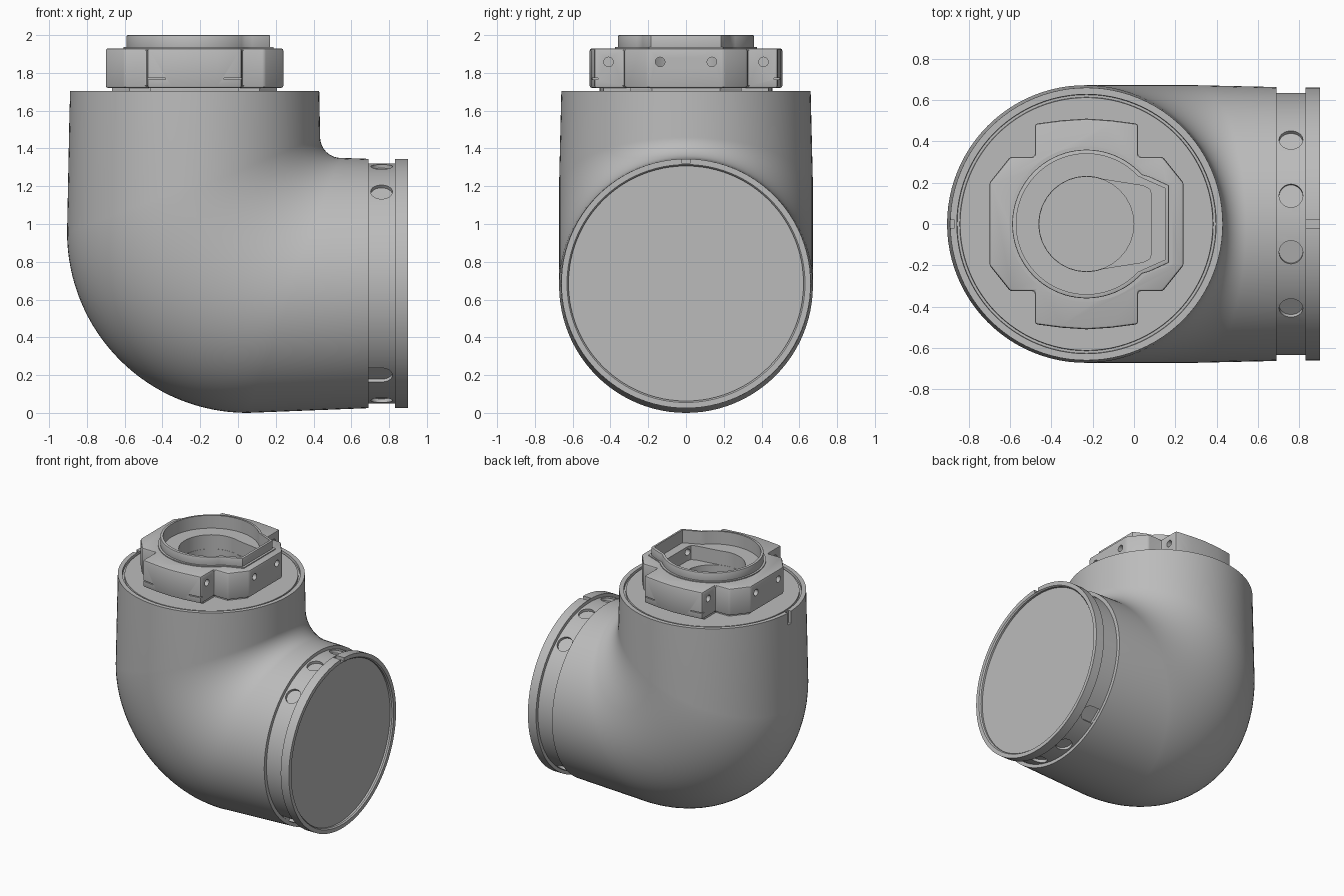
import bpy, bmesh, math
from mathutils import Vector, Matrix

old = bpy.data.objects.get("Cube")
if old:
    bpy.data.objects.remove(old, do_unlink=True)

CX = -0.23      # axis of the upright end
CZ = 0.685      # axis of the sideways end
SEG = 96
cutters = []

grey = bpy.data.materials.new("plain_grey")
grey.use_nodes = True
grey.diffuse_color = (0.5, 0.5, 0.5, 1)
grey.node_tree.nodes["Principled BSDF"].inputs["Base Color"].default_value = (0.5, 0.5, 0.5, 1)


def finish(name, bm):
    bmesh.ops.recalc_face_normals(bm, faces=bm.faces)
    mesh = bpy.data.meshes.new(name)
    bm.to_mesh(mesh)
    bm.free()
    mesh.materials.append(grey)
    obj = bpy.data.objects.new(name, mesh)
    bpy.context.collection.objects.link(obj)
    return obj


def loft(name, sections):
    """Skin elliptical sections given as (inner xz, outer xz, half width in y)."""
    bm = bmesh.new()
    rings = []
    for inner, outer, width in sections:
        a, b = Vector((inner[0], 0, inner[1])), Vector((outer[0], 0, outer[1]))
        mid, half = (a + b) / 2, (a - b) / 2
        rings.append([bm.verts.new(mid + half * math.cos(t) + Vector((0, width * math.sin(t), 0)))
                      for t in (math.tau * i / SEG for i in range(SEG))])
    for r, s in zip(rings, rings[1:]):
        for i in range(SEG):
            j = (i + 1) % SEG
            bm.faces.new((r[i], r[j], s[j], s[i]))
    bm.faces.new(rings[0])
    bm.faces.new(rings[-1])
    return finish(name, bm)


def prism(name, outline, z0, z1):
    bm = bmesh.new()
    face = bm.faces.new([bm.verts.new((x, y, z0)) for x, y in outline])
    new = bmesh.ops.extrude_face_region(bm, geom=[face])["geom"]
    bmesh.ops.translate(bm, vec=(0, 0, z1 - z0),
                        verts=[v for v in new if isinstance(v, bmesh.types.BMVert)])
    return finish(name, bm)


def box(name, x0, x1, y0, y1, z0, z1):
    return prism(name, [(x0, y0), (x1, y0), (x1, y1), (x0, y1)], z0, z1)


def rod(name, p, q, radius):
    p, q = Vector(p), Vector(q)
    bm = bmesh.new()
    turn = (q - p).to_track_quat('Z', 'Y').to_matrix().to_4x4()
    bmesh.ops.create_cone(bm, cap_ends=True, segments=32, radius1=radius, radius2=radius,
                          depth=(q - p).length, matrix=Matrix.Translation((p + q) / 2) @ turn)
    return finish(name, bm)


def apply(obj, mod):
    bpy.context.view_layer.objects.active = obj
    bpy.ops.object.modifier_apply(modifier=mod.name)


def bevel(obj, width):
    mod = obj.modifiers.new("soft_edges", 'BEVEL')
    mod.width, mod.segments, mod.limit_method = width, 2, 'ANGLE'
    apply(obj, mod)


def cut(obj, tools):
    for tool in tools:
        mod = obj.modifiers.new("cut", 'BOOLEAN')
        mod.operation, mod.solver, mod.object = 'DIFFERENCE', 'EXACT', tool
        apply(obj, mod)
        if tool not in cutters:
            cutters.append(tool)


def keyed_outline(radius, angle, side):
    """Circle with a flat-ended lobe towards +x; side lists its upper points from the flat."""
    a0 = math.radians(angle)
    arc = [a0 + (math.tau - 2 * a0) * i / 64 for i in range(65)]
    pts = [(CX + radius * math.cos(a), radius * math.sin(a)) for a in arc]
    return pts + [(x, -y) for x, y in reversed(side)] + side


# Elbow body: grooved top, short upright, fan bend, sideways run
def top(r, z):
    return ((CX + r, z), (CX - r, z), r)


sections = [top(0.612, 1.70), top(0.614, 1.685), top(0.626, 1.685), top(0.628, 1.705), top(0.66, 1.705)]
STEPS = 32
for i in range(STEPS + 1):
    t = math.pi / 2 * i / STEPS
    c, s = math.cos(t), math.sin(t)
    sections.append(((0.545 - 0.11 * c, 1.46 - 0.11 * s),
                     (0.05 - 0.955 * c, 0.955 - 0.955 * s), 0.672))
sections.append(((0.69, 1.345), (0.69, 0.025), 0.663))
elbow = loft("elbow_body", sections)
cut(elbow, [box("top_notch", -0.95, -0.868, -0.02, 0.02, 1.61, 1.75)])

# End collar: recessed neck, flange, lip and sunken end disc
profile = [(0.67, 0.635), (0.83, 0.635), (0.83, 0.66), (0.90, 0.66),
           (0.90, 0.63), (0.89, 0.622), (0.875, 0.622)]
end_collar = loft("end_collar", [((x, CZ + r), (x, CZ - r), r) for x, r in profile])
tools = [box("flange_notch", 0.832, 0.95, -0.02, 0.02, 1.32, 1.4)]
for base in (0, 180):
    for deg in (-40, -12.5, 12.5, 40):
        a = math.radians(base + deg)
        out = Vector((0, math.sin(a), math.cos(a)))
        hub = Vector((0.76, 0, CZ))
        tools.append(rod("neck_dimple", hub + out * 0.613, hub + out * 0.7, 0.0575))
        if base and abs(deg) == 40:
            slot = box("neck_slot", -0.068, 0, -0.0575, 0.0575, 0.613, 0.7)
            slot.data.transform(Matrix.Translation(hub) @ Matrix.Rotation(-a, 4, 'X'))
            tools.append(slot)
cut(end_collar, tools)

# Cross-shaped connector block on a slightly smaller plinth
quarter = [(0.47, 0.2), (0.37, 0.325), (0.25, 0.325), (0.25, 0.485), (0.12, 0.502), (0, 0.51)]
upper = quarter + [(-x, y) for x, y in quarter[-2::-1]]
cross = upper + [(-x, -y) for x, y in upper]
plinth = prism("connector_plinth", [(CX + x * 0.93, y * 0.9) for x, y in cross], 1.69, 1.73)
block = prism("connector_block", [(CX + x, y) for x, y in cross], 1.72, 1.93)
bevel(block, 0.012)

# Keyed rim standing on the block
rim_foot = prism("rim_foot", keyed_outline(0.376, 42, [(0.187, 0.195), (0.07, 0.24)]), 1.91, 1.937)
rim = prism("keyed_rim", keyed_outline(0.36, 42, [(0.17, 0.187), (0.075, 0.23)]), 1.91, 2.0)
bevel(rim, 0.006)

# Stepped pocket through rim and block
recess = prism("recess_cut", keyed_outline(0.34, 43, [(0.152, 0.172), (0.06, 0.213)]), 1.90, 2.1)
pocket = prism("pocket_cut", keyed_outline(0.23, 70, [(0.085, 0.14), (0.075, 0.17), (0.045, 0.185)]),
               1.79, 2.1)
bore = rod("bore_cut", (CX, 0, 1.735), (CX, 0, 2.1), 0.229)
cut(rim, [recess])
cut(rim_foot, [recess])
tools = [recess, pocket, bore]

# Screw holes facing both ways along x, and snap slits front and back
for sx in (-1, 1):
    for sy in (-1, 1):
        for y, near, far in ((0.137, 0.30, 0.55), (0.41, 0.17, 0.32)):
            tools.append(rod("screw_hole", (CX + sx * near, sy * y, 1.858),
                             (CX + sx * far, sy * y, 1.858), 0.025))
        xs = sorted((CX + sx * 0.155, CX + sx * 0.3))
        ys = sorted((sy * 0.465, sy * 0.55))
        tools.append(box("snap_slit", *xs, *ys, 1.766, 1.773))
cut(block, tools)

for tool in cutters:
    bpy.data.objects.remove(tool, do_unlink=True)

# Smooth shading with crisp edges
bpy.ops.object.select_all(action='DESELECT')
for obj in (elbow, end_collar, plinth, block, rim_foot, rim):
    obj.select_set(True)
bpy.context.view_layer.objects.active = elbow
bpy.ops.object.shade_smooth_by_angle(angle=math.radians(30))
